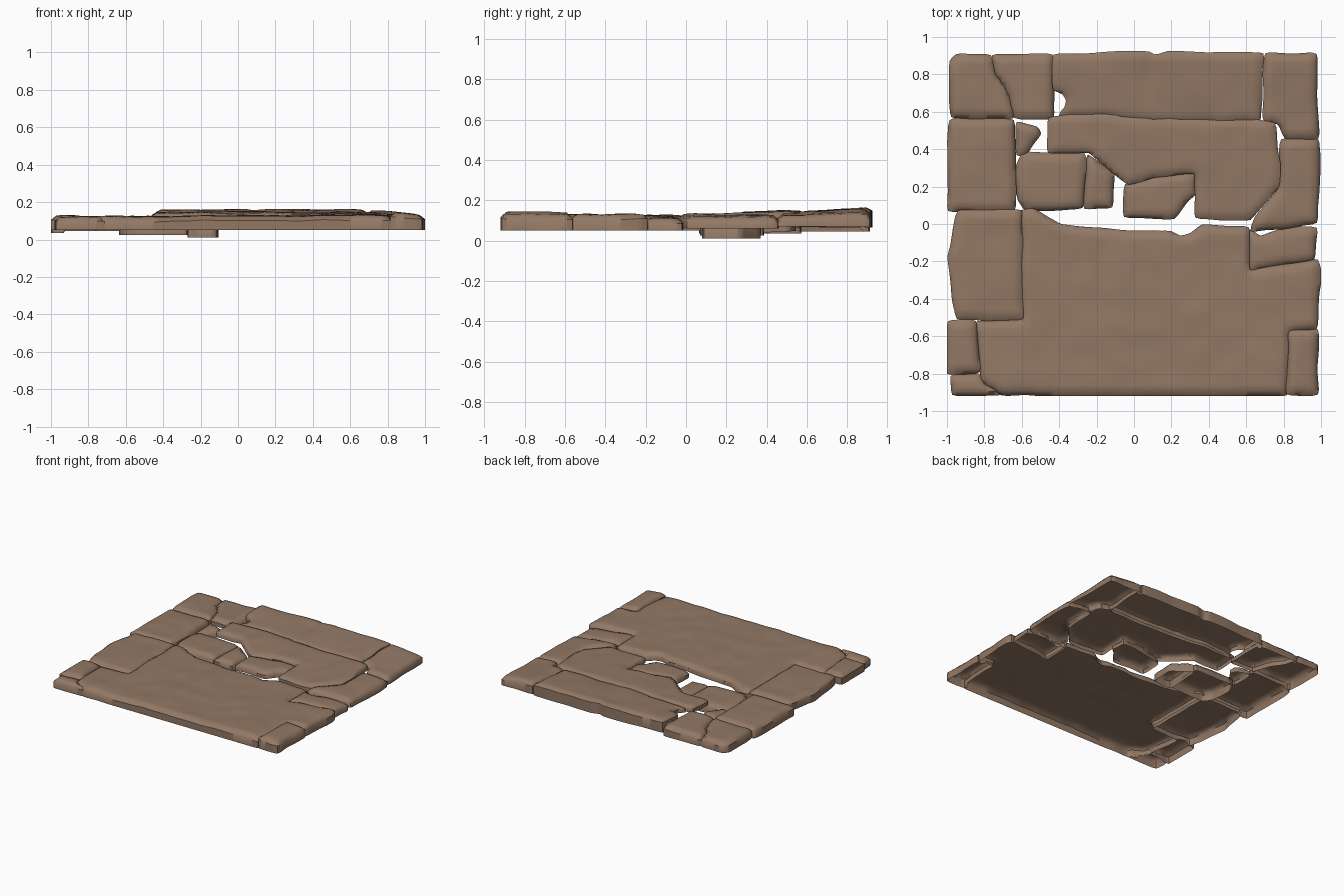
import bpy, bmesh, math
from mathutils import Vector, noise
from mathutils.geometry import intersect_point_line

if "Cube" in bpy.data.objects:
    bpy.data.objects.remove(bpy.data.objects["Cube"])

stone = bpy.data.materials.new("brown_stone")
stone.diffuse_color = (0.29, 0.19, 0.13, 1)
stone.use_nodes = True
stone.node_tree.nodes["Principled BSDF"].inputs["Base Color"].default_value = stone.diffuse_color


def rough_outline(points, step=0.025, amount=0.009, grow=0.006):
    """Resample a polygon, soften its corners, wobble it and grow it to meet its neighbours."""
    pts = []
    for i, a in enumerate(points):
        a, b = Vector((*a, 0)), Vector((*points[(i + 1) % len(points)], 0))
        n = max(1, round((b - a).length / step))
        pts += [a.lerp(b, k / n) for k in range(n)]
    n = len(pts)
    pts = [pts[i] * 0.7 + (pts[i - 1] + pts[(i + 1) % n]) * 0.15 for i in range(n)]
    area = sum(pts[i - 1].x * pts[i].y - pts[i].x * pts[i - 1].y for i in range(n))
    side = 1 if area > 0 else -1
    out = []
    for i, p in enumerate(pts):
        t = (pts[(i + 1) % n] - pts[i - 1]).normalized()
        w = noise.noise_vector(p * 7) * amount
        q = p + Vector((t.y, -t.x, 0)) * side * grow + Vector((w.x, w.y, 0))
        out.append(Vector((max(-1, min(1, q.x)), max(-.92, min(.925, q.y)), 0)))
    return out


def segment_distance(p, a, b):
    q, t = intersect_point_line(p, a, b)
    q = a if t < 0 else b if t > 1 else q
    return (p - q).length


def slab(name, points, top, bottom, sx=0, sy=0, rim=0.045, drop=0.025, deep=False, crack=None):
    """Worn stone shell, open below: rounded rim, uneven top, walls deep only where exposed."""
    outline = rough_outline(points)
    bm = bmesh.new()
    bm.faces.new([bm.verts.new(p) for p in outline])
    bm.normal_update()
    if bm.faces[:][0].normal.z < 0:
        bmesh.ops.reverse_faces(bm, faces=bm.faces[:])
    for width in (0.006, 0.01, 0.014):
        inner = max(bm.faces, key=lambda f: f.calc_area())
        bmesh.ops.inset_region(bm, faces=[inner], thickness=width, use_even_offset=False)
    # grid cuts give the top enough points to undulate
    for axis in (0, 1):
        lo = min(p[axis] for p in outline)
        hi = max(p[axis] for p in outline)
        n = math.ceil((hi - lo) / 0.03)
        normal = Vector((1, 0, 0)) if axis == 0 else Vector((0, 1, 0))
        for k in range(1, n):
            bmesh.ops.bisect_plane(bm, geom=bm.verts[:] + bm.edges[:] + bm.faces[:], dist=0.0005,
                                   plane_co=normal * (lo + (hi - lo) * k / n), plane_no=normal)
    cx = sum(p[0] for p in points) / len(points)
    cy = sum(p[1] for p in points) / len(points)
    for v in bm.verts:
        p = v.co.copy()
        d = min(1, min(segment_distance(p, a, outline[i - 1]) for i, a in enumerate(outline)) / rim)
        z = top + sx * (p.x - cx) + sy * (p.y - cy)
        z += 0.007 * noise.noise(p * 3) + 0.005 * noise.noise(p * 8)
        z -= drop * (1 - math.sqrt(max(0, 1 - (1 - d) ** 2)))
        if crack:
            c = segment_distance(p, Vector((*crack[0], 0)), Vector((*crack[1], 0)))
            z -= 0.007 * max(0, 1 - c / 0.04)
        v.co.z = z
    # walls
    rim_edges = [e for e in bm.edges if e.is_boundary]
    walls = bmesh.ops.extrude_edge_only(bm, edges=rim_edges)["geom"]
    for v in walls:
        if isinstance(v, bmesh.types.BMVert):
            exposed = deep or abs(v.co.x) > 0.93 or abs(v.co.y) > 0.88
            v.co.z = bottom if exposed else max(bottom, v.co.z - 0.03)
    bmesh.ops.recalc_face_normals(bm, faces=bm.faces[:])
    bm.normal_update()
    if max(bm.faces, key=lambda f: abs(f.normal.z) * f.calc_area()).normal.z < 0:
        bmesh.ops.reverse_faces(bm, faces=bm.faces[:])
    mesh = bpy.data.meshes.new(name)
    bm.to_mesh(mesh)
    bm.free()
    mesh.materials.append(stone)
    obj = bpy.data.objects.new(name, mesh)
    bpy.context.collection.objects.link(obj)
    bpy.ops.object.select_all(action='DESELECT')
    obj.select_set(True)
    bpy.context.view_layer.objects.active = obj
    bpy.ops.object.shade_smooth_by_angle(angle=math.radians(50))


# back row
slab("back_left_slab", [(-.98, .87), (-.95, .905), (-.77, .905), (-.74, .8), (-.68, .71),
                        (-.64, .57), (-.98, .57)], .122, .045)
slab("back_left_chip", [(-.765, .905), (-.435, .905), (-.43, .57), (-.635, .57), (-.675, .71),
                        (-.735, .8)], .124, .045)
slab("back_middle_slab", [(-.43, .905), (-.2, .91), (0, .925), (.08, .92), (.11, .9), (.18, .92), (.69, .91),
                          (.675, .545), (.1, .55), (-.2, .58), (-.4, .58), (-.36, .62), (-.355, .66),
                          (-.38, .7), (-.43, .715)], .154, .065, sy=.06, drop=.018, crack=((.08, .9), (.08, .7)))
slab("back_right_slab", [(.7, .91), (.975, .905), (.98, .455), (.81, .455), (.77, .54), (.695, .55)],
     .142, .07, sx=-.08, sy=.03)

# middle row
slab("cracked_slab", [(-.46, .57), (-.2, .585), (.1, .56), (.67, .55), (.75, .54), (.78, .32), (.77, .2),
                      (.62, .02), (.33, .035), (.33, .28), (.1, .25), (-.03, .21), (-.13, .29), (-.24, .385),
                      (-.46, .385)], .142, .06, sy=.03, drop=.018, crack=((-.2, .56), (-.18, .42)))
slab("cracked_fragment", [(-.05, .04), (-.045, .21), (.1, .24), (.325, .275), (.33, .16), (.29, .13), (.22, .03)],
     .128, .055)
slab("right_slab", [(.79, .45), (.98, .45), (.99, .36), (.975, .01), (.8, -.02), (.62, -.04), (.65, .03),
                    (.77, .18), (.785, .32)], .127, .06, sx=-.05)
slab("left_slab", [(-.99, .55), (-.96, .565), (-.645, .56), (-.635, .07), (-.99, .065)], .118, .035)
slab("small_wedge", [(-.63, .55), (-.52, .52), (-.5, .485), (-.585, .365), (-.63, .37)], .1, .03)
slab("sunken_slab", [(-.635, .3), (-.6, .38), (-.27, .38), (-.255, .33), (-.275, .085), (-.58, .07), (-.62, .13)],
     .1, .025, sx=-.02, deep=True)
slab("sunken_fragment", [(-.25, .37), (-.11, .265), (-.115, .09), (-.265, .08)], .092, .01, sx=-.02, deep=True)

# front row
slab("front_left_slab", [(-.94, .065), (-.6, .07), (-.595, -.505), (-.95, -.51), (-.995, -.17), (-.96, -.03)],
     .126, .05, drop=.02)
slab("front_main_slab", [(-.6, .07), (-.53, .075), (-.39, -.01), (0, -.045), (.2, -.04), (.25, -.07), (.31, -.055),
                         (.36, -.01), (.61, -.02), (.615, -.255), (.985, -.19), (1, -.27), (.975, -.555),
                         (.825, -.57), (.82, -.915), (0, -.92), (-.7, -.91), (-.82, -.84), (-.84, -.52),
                         (-.6, -.515)], .126, .05, sx=.006, crack=((-.18, -.13), (-.18, -.3)))
slab("right_chip", [(.615, -.03), (.68, -.075), (.82, -.015), (.975, -.02), (.965, -.185), (.61, -.25)],
     .12, .05, sx=-.04)
slab("front_left_block", [(-1, -.52), (-.845, -.52), (-.83, -.79), (-1, -.8)], .13, .05)
slab("front_left_corner", [(-.98, -.81), (-.83, -.8), (-.81, -.85), (-.7, -.91), (-.97, -.915)], .122, .05)
slab("front_right_corner", [(.83, -.57), (.98, -.56), (.98, -.91), (.82, -.91)], .14, .05, sx=-.1, sy=-.02)
